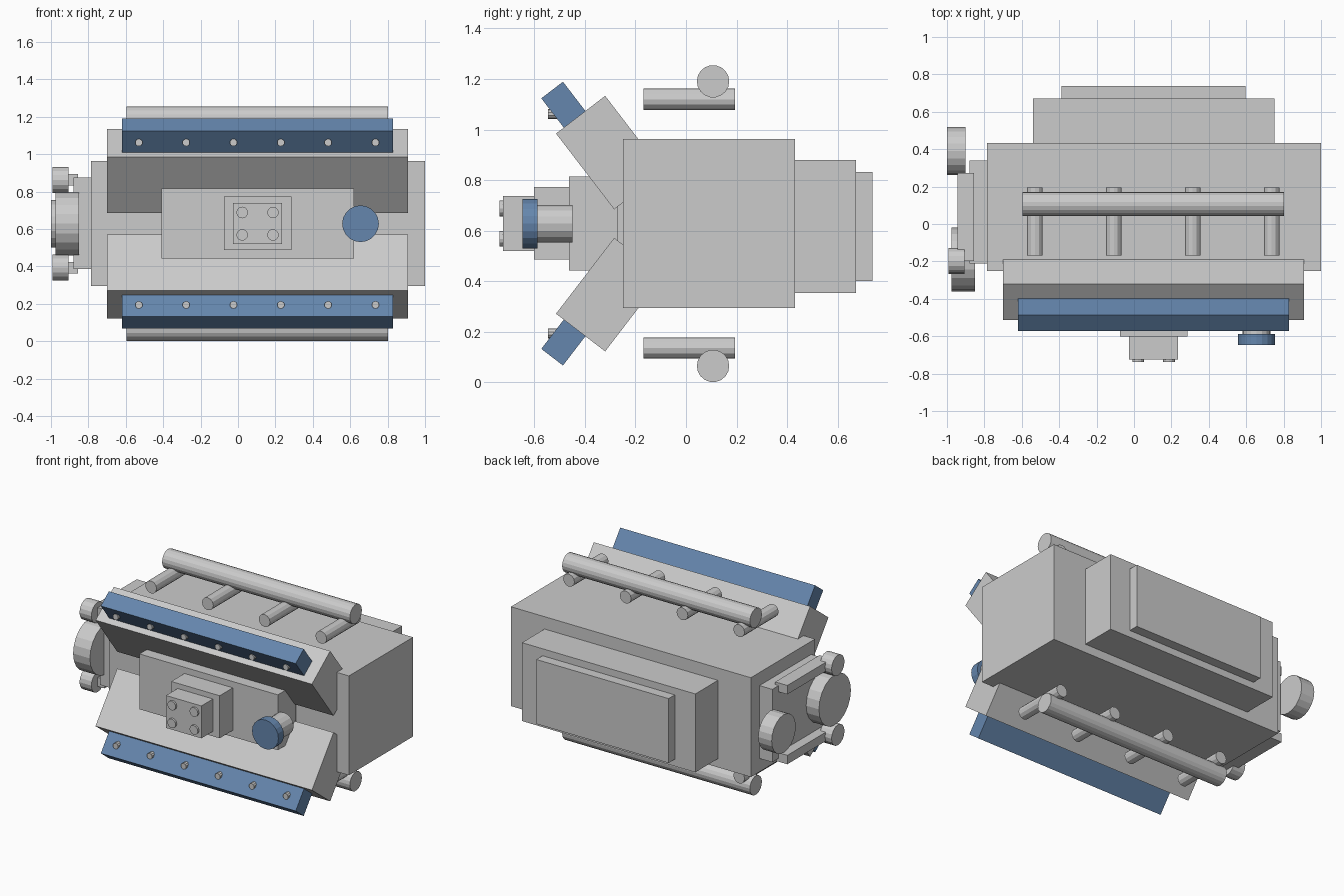
import bpy, bmesh
from math import radians
from mathutils import Matrix

if "Cube" in bpy.data.objects:
    bpy.data.objects.remove(bpy.data.objects["Cube"])

ZC = 0.628                 # mirror plane height between the two banks
XC = 0.105                 # middle of the engine body
TILT = radians(37.5)       # bank angle

blue = bpy.data.materials.new("blue_paint")
blue.diffuse_color = (0.13, 0.24, 0.42, 1)
blue.use_nodes = True
blue.node_tree.nodes["Principled BSDF"].inputs["Base Color"].default_value = blue.diffuse_color


def finish(name, bm, mat=None):
    mesh = bpy.data.meshes.new(name)
    bm.to_mesh(mesh)
    bm.free()
    ob = bpy.data.objects.new(name, mesh)
    bpy.context.collection.objects.link(ob)
    if mat:
        mesh.materials.append(mat)
    return ob


def box(name, x, y, z, mat=None):
    """Box from (min, max) ranges."""
    bm = bmesh.new()
    bmesh.ops.create_cube(bm, size=1)
    bm.transform(Matrix.Translation([sum(r) / 2 for r in (x, y, z)])
                 @ Matrix.Diagonal([r[1] - r[0] for r in (x, y, z)] + [1]))
    return finish(name, bm, mat)


def tilted_box(name, centre, size, tilt, mat=None):
    ob = box(name, *[(-s / 2, s / 2) for s in size], mat)
    ob.location = centre
    ob.rotation_euler.x = tilt
    return ob


def rod(name, axis, span, a, b, r, sides, mat=None):
    """Cylinder along x or y; (a, b) are the other two coordinates in order."""
    bm = bmesh.new()
    bmesh.ops.create_cone(bm, cap_ends=True, segments=sides, radius1=r, radius2=r,
                          depth=span[1] - span[0])
    mid = sum(span) / 2
    if axis == 'X':
        m = Matrix.Translation((mid, a, b)) @ Matrix.Rotation(radians(90), 4, 'Y')
    else:
        m = Matrix.Translation((a, mid, b)) @ Matrix.Rotation(radians(90), 4, 'X')
    bm.transform(m)
    return finish(name, bm, mat)


# Block, oil pan and timing cover
box("engine_block", (-0.785, 1.0), (-0.25, 0.432), (0.295, 0.963))
box("oil_pan", (-0.54, 0.75), (0.432, 0.672), (0.353, 0.88))
box("sump_plate", (-0.387, 0.597), (0.672, 0.738), (0.4, 0.833))
box("timing_cover", (-0.88, -0.785), (-0.21, 0.34), (0.385, 0.875))

# Intake manifold and carburettor
box("intake_manifold", (-0.41, 0.62), (-0.462, -0.27), (0.443, 0.815))
box("carburettor_base", (-0.075, 0.285), (-0.602, -0.462), (0.487, 0.773))
box("carburettor_top", (-0.028, 0.235), (-0.725, -0.602), (0.52, 0.738))
for i, x in enumerate((0.022, 0.187)):
    for j, z in enumerate((ZC - 0.06, ZC + 0.06)):
        rod(f"throat_{i}{j}", 'Y', (-0.738, -0.7), x, z, 0.031, 12)

# Oil filler
rod("filler_neck", 'Y', (-0.59, -0.45), 0.655, ZC, 0.074, 16)
rod("filler_cap", 'Y', (-0.646, -0.588), 0.655, ZC, 0.098, 20, blue)

# Cylinder banks, mirrored about ZC
for side, s in (("upper", 1), ("lower", -1)):
    tilted_box(f"cylinder_head_{side}", (XC, -0.302, ZC + s * 0.281),
               (1.61, 0.245, 0.378), s * TILT)
    tilted_box(f"valve_cover_{side}", (XC, -0.484, ZC + s * 0.469),
               (1.45, 0.108, 0.15), s * TILT, blue)
    for i in range(6):
        rod(f"cover_bolt_{side}_{i}", 'Y', (-0.545, -0.48),
            -0.53 + i * 0.253, ZC + s * 0.434, 0.02, 10)
    # Exhaust log and its four ports
    rod(f"exhaust_log_{side}", 'X', (-0.595, 0.802), 0.107, ZC + s * 0.563, 0.064, 18)
    for i in range(4):
        rod(f"exhaust_port_{side}_{i}", 'Y', (-0.168, 0.194),
            -0.53 + i * 0.422, ZC + s * 0.492, 0.042, 12)
    # Accessory pulley and belt run
    rod(f"accessory_pulley_{side}", 'X', (-0.993, -0.905), -0.197, ZC + s * 0.234, 0.069, 16)
    box(f"belt_run_{side}", (-0.945, -0.855), (-0.198, 0.273),
        sorted((ZC + s * 0.205, ZC + s * 0.265)))

# Front pulleys
rod("main_pulley", 'X', (-0.975, -0.85), -0.19, ZC, 0.17, 20)
rod("crank_pulley", 'X', (-1.0, -0.9), 0.39, ZC, 0.128, 20)
